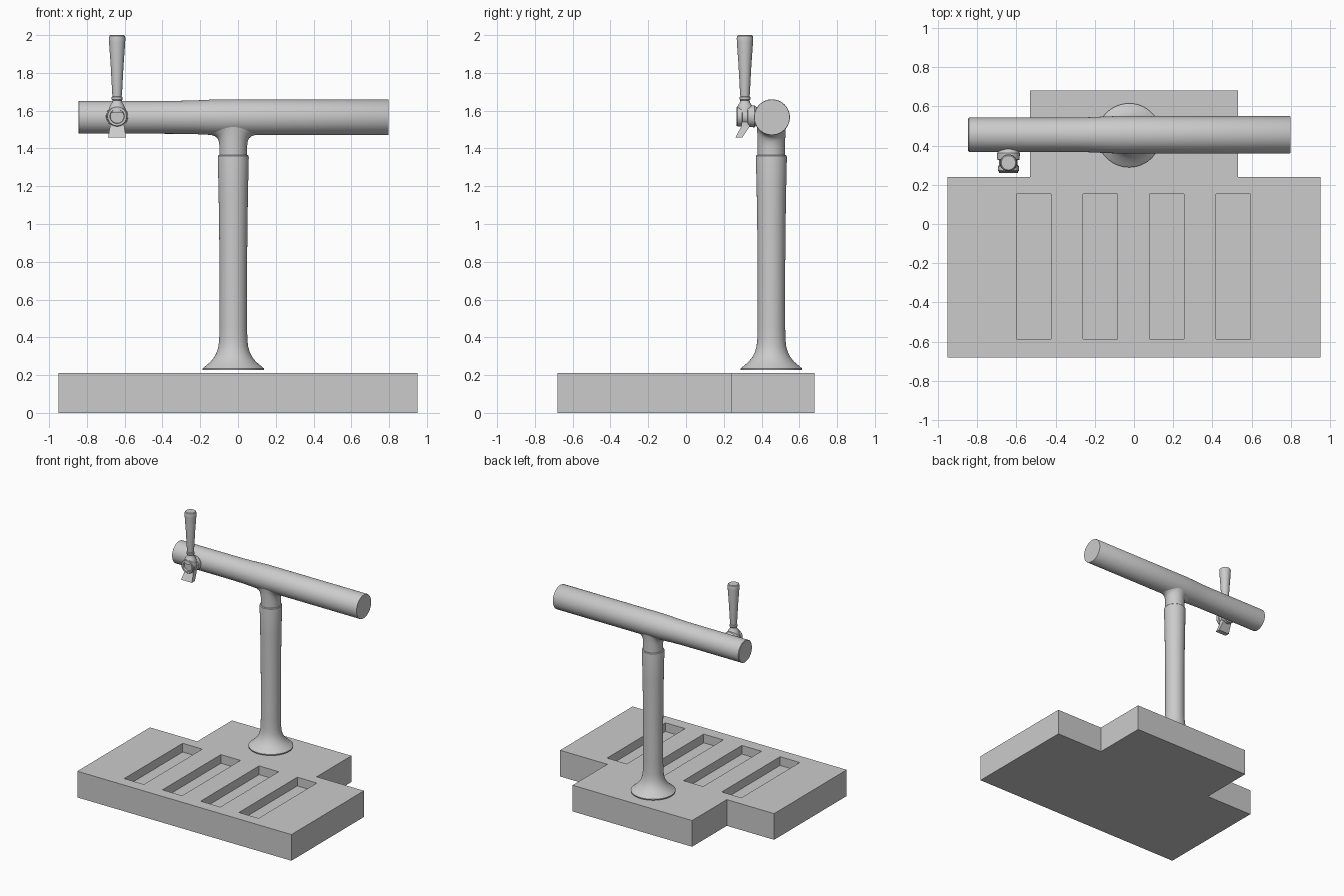
import bpy, bmesh, math
from mathutils import Vector

if "Cube" in bpy.data.objects:
    bpy.data.objects.remove(bpy.data.objects["Cube"])

CX, CY = -0.025, 0.452      # column axis
TZ, TR = 1.565, 0.095       # cross tube centre height and radius
TAP_X = -0.64


def make(name, bm, smooth=True):
    bmesh.ops.recalc_face_normals(bm, faces=bm.faces)
    me = bpy.data.meshes.new(name)
    bm.to_mesh(me)
    bm.free()
    ob = bpy.data.objects.new(name, me)
    bpy.context.collection.objects.link(ob)
    bpy.context.view_layer.objects.active = ob
    for o in bpy.context.selected_objects:
        o.select_set(False)
    ob.select_set(True)
    if smooth:
        bpy.ops.object.shade_smooth_by_angle(angle=math.radians(35))
    return ob


def loft(name, rings, smooth=True):
    """Skin a list of equally sized point rings and cap both ends."""
    bm = bmesh.new()
    vs = [[bm.verts.new(p) for p in r] for r in rings]
    n = len(vs[0])
    for a, b in zip(vs, vs[1:]):
        for i in range(n):
            j = (i + 1) % n
            bm.faces.new((a[i], a[j], b[j], b[i]))
    bm.faces.new(vs[0])
    bm.faces.new(vs[-1])
    return make(name, bm, smooth)


def turned(name, centre, axis, profile, n=48):
    """Revolve (position along axis, radius) pairs about a main axis."""
    rings = []
    for t, r in profile:
        ring = []
        for i in range(n):
            a = 2 * math.pi * i / n
            c, s = r * math.cos(a), r * math.sin(a)
            off = {'X': (t, c, s), 'Y': (c, t, s), 'Z': (c, s, t)}[axis]
            ring.append(Vector(centre) + Vector(off))
        rings.append(ring)
    return loft(name, rings)


def prism(name, outline, z0, z1):
    return loft(name, [[(x, y, z) for x, y in outline] for z in (z0, z1)], False)


# T-shaped base with four drain slots
base = prism("base", [(-.95, -.68), (.95, -.68), (.95, .24), (.53, .24),
                      (.53, .68), (-.53, .68), (-.53, .24), (-.95, .24)], 0, .21)
for i in range(4):
    x = -.511 + i * .339
    w = .087
    cutter = prism("slot_cutter", [(x - w, -.587), (x + w, -.587),
                                   (x + w, .153), (x - w, .153)], .14, .3)
    cutter.hide_render = True
    mod = base.modifiers.new("slot", 'BOOLEAN')
    mod.operation = 'DIFFERENCE'
    mod.solver = 'EXACT'
    mod.object = cutter
    bpy.context.view_layer.objects.active = base
    bpy.ops.object.modifier_apply(modifier=mod.name)
    bpy.data.objects.remove(cutter)

# Column with flared foot
turned("column", (CX, CY, 0), 'Z', [
    (.226, .150), (.226, .162), (.235, .163), (.25, .145), (.27, .121),
    (.295, .101), (.32, .088), (.35, .079), (.39, .0745), (.46, .073),
    (.75, .073), (.95, .0745), (1.15, .0775), (1.352, .082), (1.361, .081),
    (1.366, .076)], 64)

# Neck that blends into the tube as a saddle
rings = []
for rx, ry, drop in [(.073, .073, None), (.073, .073, .06), (.076, .074, .035),
                     (.083, .075, .017), (.097, .076, .005), (.125, .077, -.004)]:
    ring = []
    for i in range(64):
        a = 2 * math.pi * i / 64
        x, y = rx * math.cos(a), ry * math.sin(a)
        z = 1.36 if drop is None else TZ - math.sqrt(TR ** 2 - y ** 2) - drop
        ring.append((CX + x, CY + y, z))
    rings.append(ring)
loft("neck", rings)

# Cross tube, slimmer on the left
turned("cross_tube", (0, CY + .003, TZ), 'X', [
    (-.845, .083), (-.842, .087), (-.45, .087), (-.3, .0875), (-.22, .0895),
    (-.14, .0935), (-.09, TR), (.795, TR), (.798, .093)], 64)

# Tap body: collar, barrel and recessed front ring
turned("tap_body", (TAP_X, 0, 1.57), 'Y', [
    (.285, .036), (.268, .038), (.268, .05), (.272, .053), (.296, .053),
    (.298, .047), (.325, .047), (.328, .057), (.362, .058), (.385, .04),
    (.42, .04)])

# Tapered stem and handle
turned("tap_stem", (TAP_X, .312, 0), 'Z', [
    (1.59, .045), (1.612, .044), (1.63, .036), (1.645, .026), (1.655, .025),
    (1.66, .029), (1.672, .029), (1.677, .02)], 32)
turned("tap_handle", (TAP_X, .312, 0), 'Z', [
    (1.672, .018), (1.676, .024), (1.69, .026), (1.84, .034), (1.965, .043),
    (1.985, .0435), (1.996, .041), (2.0, .036)], 32)

# Slanted square spout, widening downwards
loft("spout", [[(TAP_X - w, y0, z), (TAP_X + w, y0, z), (TAP_X + w, y1, z),
                (TAP_X - w, y1, z)]
               for w, y0, y1, z in [(.036, .295, .345, 1.56),
                                    (.038, .292, .336, 1.515),
                                    (.048, .261, .298, 1.457)]], False)
